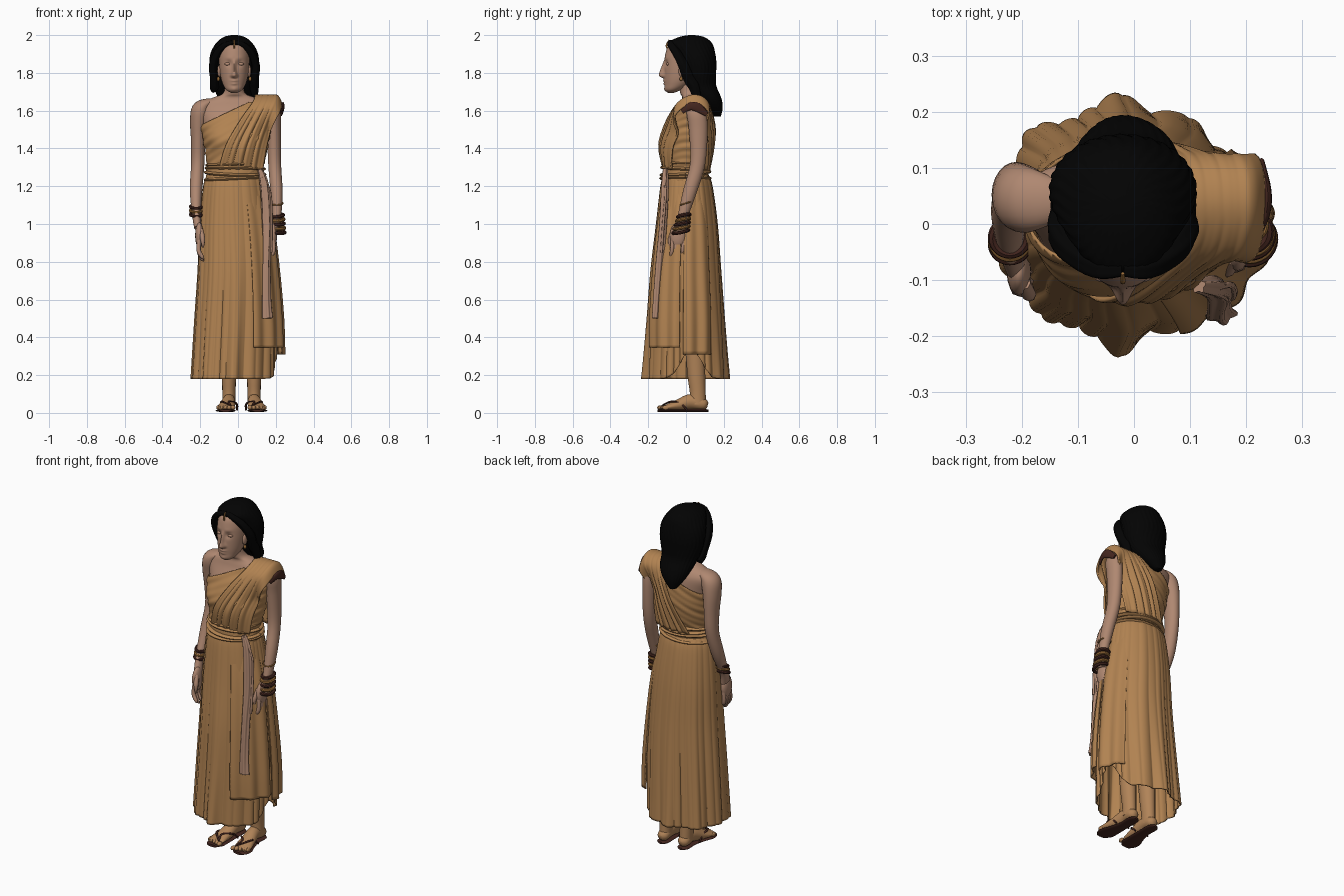
import bpy, bmesh, math
from math import sin, cos, pi, sqrt, exp
from mathutils import Vector

def mat(name, r, g, b):
    m = bpy.data.materials.new(name)
    m.diffuse_color = (r, g, b, 1)
    return m

SKIN = mat("skin", 0.43, 0.245, 0.165)
CLOTH = mat("ochre_cloth", 0.44, 0.225, 0.083)
FOOT = mat("warm_skin", 0.44, 0.23, 0.098)
SASH = mat("rose_cloth", 0.43, 0.245, 0.165)
HAIR = mat("black_hair", 0.001, 0.001, 0.001)
DARK = mat("dark_red_brown", 0.06, 0.02, 0.014)
GOLD = mat("dull_gold", 0.32, 0.15, 0.04)

def finish(name, bm, m, thick=0, angle=60):
    bmesh.ops.recalc_face_normals(bm, faces=bm.faces)
    me = bpy.data.meshes.new(name)
    bm.to_mesh(me)
    bm.free()
    ob = bpy.data.objects.new(name, me)
    bpy.context.collection.objects.link(ob)
    me.materials.append(m)
    if thick:
        s = ob.modifiers.new("thickness", 'SOLIDIFY')
        s.thickness, s.offset = thick, 0
    bpy.ops.object.select_all(action='DESELECT')
    bpy.context.view_layer.objects.active = ob
    ob.select_set(True)
    bpy.ops.object.shade_smooth_by_angle(angle=math.radians(angle))
    return ob

def spline(keys, steps):
    """Catmull-Rom through key tuples."""
    k = [Vector(p) for p in keys]
    out = []
    for i in range(len(k) - 1):
        a, b, c, d = k[max(i - 1, 0)], k[i], k[i + 1], k[min(i + 2, len(k) - 1)]
        for s in range(steps):
            t = s / steps
            out.append(b + (c - a) * (0.5 * t) + (a - 2.5 * b + 2 * c - 0.5 * d) * t * t
                       + (1.5 * b - 0.5 * a - 1.5 * c + 0.5 * d) * t ** 3)
    return out + [k[-1]]

def bridge(rings, wrap=True, caps=True):
    bm = bmesh.new()
    vs = [[bm.verts.new(p) for p in r] for r in rings]
    n = len(vs[0])
    for r, q in zip(vs, vs[1:]):
        for i in range(n if wrap else n - 1):
            j = (i + 1) % n
            bm.faces.new((r[i], r[j], q[j], q[i]))
    if wrap and caps:
        bm.faces.new(vs[0])
        bm.faces.new(vs[-1])
    return bm

def loft(name, keys, m, n=48, steps=5, f=None, arc=None, caps=True, thick=0, cut=None):
    """Stack of ellipses (z, cx, cy, rx, ry); f(angle, z) scales the radius, arc in degrees."""
    rings = []
    a0, a1 = [math.radians(d) for d in (arc or (0, 360))]
    for z, cx, cy, rx, ry in spline(keys, steps):
        ring = []
        for i in range(n):
            a = a0 + (a1 - a0) * i / (n - 1 if arc else n)
            k = f(a, z) if f else 1
            ring.append(Vector((cx + abs(rx) * k * cos(a), cy + abs(ry) * k * sin(a), z)))
        rings.append(ring)
    bm = bridge(rings, not arc, caps)
    if cut:
        bmesh.ops.bisect_plane(bm, geom=bm.verts[:] + bm.edges[:] + bm.faces[:],
                               plane_co=cut[0], plane_no=cut[1], clear_outer=True)
    return finish(name, bm, m, thick)

def tube(name, keys, m, ref=(0, 1, 0), n=16, steps=4, ripple=0):
    """Sweep of ellipses along (x, y, z, a, b)."""
    pts = [(Vector(k[:3]), k[3], k[4]) for k in spline(keys, steps)]
    rings = []
    for i, (p, a, b) in enumerate(pts):
        t = (pts[min(i + 1, len(pts) - 1)][0] - pts[max(i - 1, 0)][0]).normalized()
        side = t.cross(Vector(ref)).normalized()
        up = side.cross(t)
        rings.append([p + (side * a * cos(w) + up * b * sin(w)) * (1 + ripple * sin(5 * w + i * 0.1))
                      for w in (2 * pi * j / n for j in range(n))])
    return finish(name, bridge(rings), m)

def ball(name, loc, size, m):
    bm = bmesh.new()
    bmesh.ops.create_uvsphere(bm, u_segments=16, v_segments=10, radius=1)
    for v in bm.verts:
        v.co = Vector([l + s * c for l, s, c in zip(loc, size, v.co)])
    return finish(name, bm, m)

def ring(name, loc, R, r, m, tilt=0.0, turn=0.0):
    bpy.ops.mesh.primitive_torus_add(location=loc, rotation=(tilt, turn, 0), major_radius=R,
                                     minor_radius=r, major_segments=28, minor_segments=8)
    ob = bpy.context.object
    ob.name = name
    ob.data.materials.append(m)
    bpy.ops.object.shade_smooth_by_angle()

def gauss(v, c, w):
    return exp(-((v - c) / w) ** 2)

# torso with neck, and the diagonal wrap over it
FRONT = 1.5 * pi
TORSO = [(1.22, -.015, 0, .145, .11), (1.30, -.015, -.005, .138, .10), (1.38, -.01, .005, .15, .112),
         (1.46, -.01, .01, .165, .12), (1.54, -.01, .025, .178, .105), (1.61, -.01, .042, .2, .082),
         (1.645, -.012, .042, .18, .068), (1.672, -.02, .035, .105, .055), (1.70, -.02, .02, .054, .052),
         (1.80, -.02, .01, .048, .055)]

def bust(a, z):
    return 1 + 0.09 * gauss(z, 1.44, .06) * (gauss(a, FRONT - .55, .4) + gauss(a, FRONT + .55, .4))

def wrap_folds(a, z):
    return bust(a, z) + .014 * sin((z - .1 * cos(a)) * 150) + .01 * sin((z - .13 * cos(a)) * 90)

loft("torso", TORSO, SKIN, f=bust)
loft("dress_wrap", [(z, x, y, a + .01, b + .01) for z, x, y, a, b in TORSO[:7]], CLOTH, n=96, steps=10,
     f=wrap_folds, caps=False, cut=((-.01, 0, 1.612), (-.48, 0, 1)), thick=.006)

# shoulder drape: y, z, inner x, outer x
rows = []
for y, z, xl, xr in spline([(-.115, 1.29, -.1, .13), (-.136, 1.42, -.06, .152), (-.098, 1.55, .015, .19),
                            (-.035, 1.645, .08, .222), (.045, 1.68, .088, .23), (.115, 1.64, .07, .22),
                            (.15, 1.5, 0, .175), (.12, 1.29, -.1, .13)], 7):
    w = min(max((1.63 - z) / .14, 0), 1)
    row = []
    for i in range(61):
        v = i / 60
        x = xl + (xr - xl) * v
        k = 1 + w * (sqrt(max(.14, 1 - ((x + .01) / .185) ** 2)) - 1)
        fold = (.004 * sin(v * 34) + .002 * sin(v * 57 + 1)) * (.1 + .9 * w)
        droop = .045 * (1 - w) * max(0, v - .8) ** 2 / .04
        row.append(Vector((x, .01 + (y - .01) * k + fold * (1 if y > 0 else -1), z - droop + fold * (1 - w))))
    rows.append(row)
finish("shoulder_drape", bridge(rows, wrap=False), CLOTH, .01)
tube("sleeve_trim", [(.222, -.02, 1.595, .005, .012), (.236, .02, 1.622, .007, .02),
                     (.238, .06, 1.618, .007, .024), (.228, .11, 1.58, .005, .012)], DARK, ref=(0, 0, 1))

# belt of wound cloth
for i, (z, rx, ry) in enumerate([(1.242, .15, .122), (1.268, .149, .121), (1.294, .146, .117), (1.318, .142, .112)]):
    tilt = (.008, -.01, .006, -.006)[i]
    hoop = [(-.015 + rx * cos(w), -.003 + ry * sin(w), z + tilt * cos(w + i), .017, .009)
            for w in (2 * pi * j / 32 for j in range(33))]
    tube("waist_belt", hoop, CLOTH, ref=(0, 0, 1.0), n=10, steps=2).data.name = "belt_fold"
loft("belt_core", [(1.23, -.015, 0, .15, .122), (1.28, -.015, -.003, .148, .119), (1.325, -.015, -.003, .14, .11)],
     CLOTH)

# pleated skirt
def pleats(a, z):
    g = (1.26 - z) / 1.06
    amp = .014 + .03 * g
    lobes = gauss(a, FRONT, .1) + gauss(a, .5 * pi, .14) + .6 * gauss(a, .32 * pi, .14) + .5 * gauss(a, .72 * pi, .2)
    sharp = 1 - 2 * abs(sin(15 * a + 1.5 * sin(3 * a))) ** .7
    return 1 - .01 * g + amp * (-.5 * sharp + .6 * sin(11 * a + 1)) + .15 * g * g * lobes

SKIRT = [(1.26, -.015, 0, .145, .116), (1.2, -.018, .003, .163, .134), (1.0, -.012, .005, .188, .158),
         (.75, -.005, 0, .205, .178), (.5, -.01, 0, .216, .19), (.3, -.018, 0, .22, .198), (.18, -.022, 0, .223, .203)]
skirt = loft("skirt", SKIRT, CLOTH, n=260, steps=6, f=pleats, caps=False, thick=.006)
for v in skirt.data.vertices:  # hem lifts on the left side
    if v.co.x > 0:
        lift = .15 * gauss(math.atan2(v.co.y, v.co.x), .15, .38)
        v.co.z += lift * max(0, (.6 - v.co.z) / .4)
for label, arc, hem in (("front", (-70, -10), .345), ("side", (-4, 42), .31)):
    over = [(1.22, -.018, .003, .15, .124), (1.0, -.008, .003, .192, .16), (.75, 0, 0, .215, .184),
            (.5, 0, 0, .235, .2), (hem, 0, 0, .24, .2)]
    loft("overskirt_" + label, over, CLOTH, n=70, steps=6, arc=arc, caps=False, thick=.008,
         f=lambda a, z: 1 + (.012 + .025 * (1.2 - z)) * sin(15 * a))

# hanging sash
tube("sash", [(.115, -.11, 1.29, .012, .012), (.14, -.112, 1.2, .022, .018), (.152, -.122, 1.0, .024, .018),
              (.15, -.138, .8, .02, .02), (.15, -.152, .6, .022, .02), (.155, -.158, .5, .026, .02)], SASH, n=30, ripple=.18)
tube("sash_cord", [(.13, -.12, 1.25, .005, .005), (.17, -.108, 1.17, .006, .006), (.178, -.12, 1.0, .007, .007),
                   (.175, -.13, .85, .007, .007)], SASH, n=8)

# arms, hands and bangles
ARMS = {"right": (-1, [(-.12, .042, 1.648, .015, .03), (-.165, .042, 1.637, .028, .05), (-.195, .044, 1.605, .05, .06),
                       (-.208, .052, 1.54, .046, .058), (-.211, .06, 1.44, .038, .05),
                       (-.213, .06, 1.32, .035, .041), (-.222, .02, 1.18, .033, .036), (-.22, -.04, 1.05, .023, .027),
                       (-.212, -.065, .98, .02, .034)], Vector((-.205, -.085, .94))),
        "left": (1, [(.12, .05, 1.64, .015, .03), (.165, .05, 1.625, .028, .045), (.188, .055, 1.59, .038, .052),
                     (.19, .065, 1.5, .037, .05),
                     (.194, .062, 1.32, .034, .04), (.204, .02, 1.17, .032, .036), (.205, -.02, 1.03, .023, .027),
                     (.195, -.035, .97, .02, .034)], Vector((.185, -.042, .94)))}
for side, (s, keys, h) in ARMS.items():
    tube(side + "_arm", keys, SKIN, n=24)
    ball(side + "_palm", h, (.022, .043, .068), SKIN)
    for i in range(4):
        y = h.y - .028 + .019 * i
        d = .01 * abs(i - 1)
        tube(side + "_finger", [(h.x, y, h.z - .02, .012, .011), (h.x + s * .003, y - .004, h.z - .08, .012, .011),
                                (h.x - s * .014, y - .008, h.z - .122 + d, .01, .01),
                                (h.x - s * .024, y - .008, h.z - .136 + d, .003, .003)], SKIN, n=8, steps=3)
    tube(side + "_thumb", [(h.x - s * .008, h.y - .02, h.z + .03, .013, .013), (h.x - s * .018, h.y - .04, h.z - .02, .013, .013),
                           (h.x - s * .02, h.y - .045, h.z - .065, .004, .004)], SKIN, n=8)
for i in range(3):
    ring("right_bangle", (-.221, -.036 + .006 * i, 1.05 + .021 * i), .031, .0085, GOLD if i == 1 else DARK, .3)
for i in range(5):
    ring("left_bangle", (.207, -.028 + .004 * i, .96 + .021 * i), .041 - .002 * i, .0095,
         GOLD if i % 2 else DARK, .2, .12 - .06 * i)
ring("forearm_band", (.205, 0, 1.11), .032, .004, GOLD, .3)

# head with nose, sockets, lips and chin shaped into it
X = -.02

def face(a, z):
    d = abs(a - FRONT)
    bridge_line = min(max((1.875 - z) / .085, 0), 1) * (1 if z > 1.785 else gauss(z, 1.785, .011))
    nose = .33 * bridge_line * gauss(d, 0, .1 + .1 * gauss(z, 1.785, .02))
    sockets = -.09 * gauss(d, .38, .2) * gauss(z, 1.85, .016) + .02 * gauss(d, .35, .3) * gauss(z, 1.878, .01)
    lips = gauss(d, 0, .26) * (.09 * gauss(z, 1.758, .007) + .08 * gauss(z, 1.742, .007))
    chin = .07 * gauss(d, 0, .3) * gauss(z, 1.712, .013)
    return 1 + nose + sockets + lips + chin

loft("head", [(1.694, X, -.08, .015, .015), (1.71, X, -.068, .042, .043), (1.74, X, -.045, .06, .068),
              (1.78, X, -.028, .072, .087), (1.84, X, -.02, .079, .094), (1.90, X, -.01, .08, .099),
              (1.95, X, 0, .068, .088), (1.98, X, .01, .03, .04)], SKIN, n=120, steps=10, f=face)
for s in (-1, 1):
    ball("closed_eye", (X + s * .034, -.093, 1.847), (.017, .011, .009), SKIN)
    ball("ear", (X + s * .078, -.02, 1.81), (.012, .02, .032), SKIN)
    ball("earring", (X + s * .084, -.026, 1.768), (.008, .008, .012), GOLD)

# hair
loft("hair", [(2.0, X, .03, .015, .015), (1.99, X, .03, .055, .065), (1.96, X, .022, .093, .113),
              (1.91, X, .045, .122, .108), (1.85, X, .06, .131, .1), (1.78, X, .068, .122, .09),
              (1.73, X, .08, .108, .08), (1.67, -.015, .115, .092, .07), (1.62, -.02, .14, .064, .054),
              (1.57, -.03, .165, .02, .02)], HAIR, n=120, f=lambda a, z: 1 + .012 * sin(30 * a + 3 * sin(z * 30)))
for s, low in ((-1, 1.71), (1, 1.67)):
    tube("hair_front_roll", [(X, -.08, 1.965, .01, .014), (X + s * .045, -.078, 1.95, .014, .02),
                             (X + s * .09, -.05, 1.905, .02, .022), (X + s * .113, -.015, 1.84, .021, .026),
                             (X + s * .107, .015, 1.77, .022, .028), (X + s * .105, .04, 1.73, .024, .028),
                             (X + s * .11, .06, low, .014, .02)],
         HAIR, n=24, ripple=.08)
tube("hair_ornament", [(X, -.1, 1.93, .005, .004), (X, -.102, 1.95, .005, .005), (X, -.088, 1.975, .003, .003)],
     GOLD, ref=(1, 0, 0), n=8)

# legs, feet and sandals
for side, s, ax in (("right", -1, -.048), ("left", 1, .085)):
    tube(side + "_leg", [(ax, .03, .7, .07, .07), (ax, .045, .4, .05, .055), (ax, .055, .2, .039, .047),
                         (ax, .062, .11, .035, .042), (ax, .062, .045, .034, .045)], FOOT)
    tx = ax + s * .018
    tube(side + "_foot", [(ax, .115, .04, .012, .014), (ax, .095, .045, .032, .03), (ax, .03, .06, .034, .04),
                          (ax + s * .008, -.04, .042, .042, .03), (tx, -.1, .03, .048, .016),
                          (tx, -.125, .026, .04, .01)], FOOT, ref=(0, 0, 1), n=20)
    tube(side + "_sole", [(ax, .12, .012, .014, .006), (ax, .095, .012, .034, .008), (ax, .02, .012, .034, .008),
                          (ax + s * .008, -.05, .012, .044, .008), (tx, -.11, .012, .053, .008),
                          (tx, -.15, .012, .03, .007)], DARK, ref=(0, 0, 1), n=16)
    for i in range(5):
        ball(side + "_toe", (tx - s * (.04 - .02 * i), -.135 + .007 * i, .028), (.0125 - .001 * i, .018, .012), FOOT)
    for e in (-1, 1):
        tube(side + "_strap", [(tx - s * .028, -.125, .04, .005, .004), (tx + e * .018, -.08, .06, .006, .005),
                               (ax + e * .04, -.03, .05, .006, .005), (ax + e * .043, .005, .016, .005, .005)],
             DARK, ref=(0, 0, 1), n=8)
